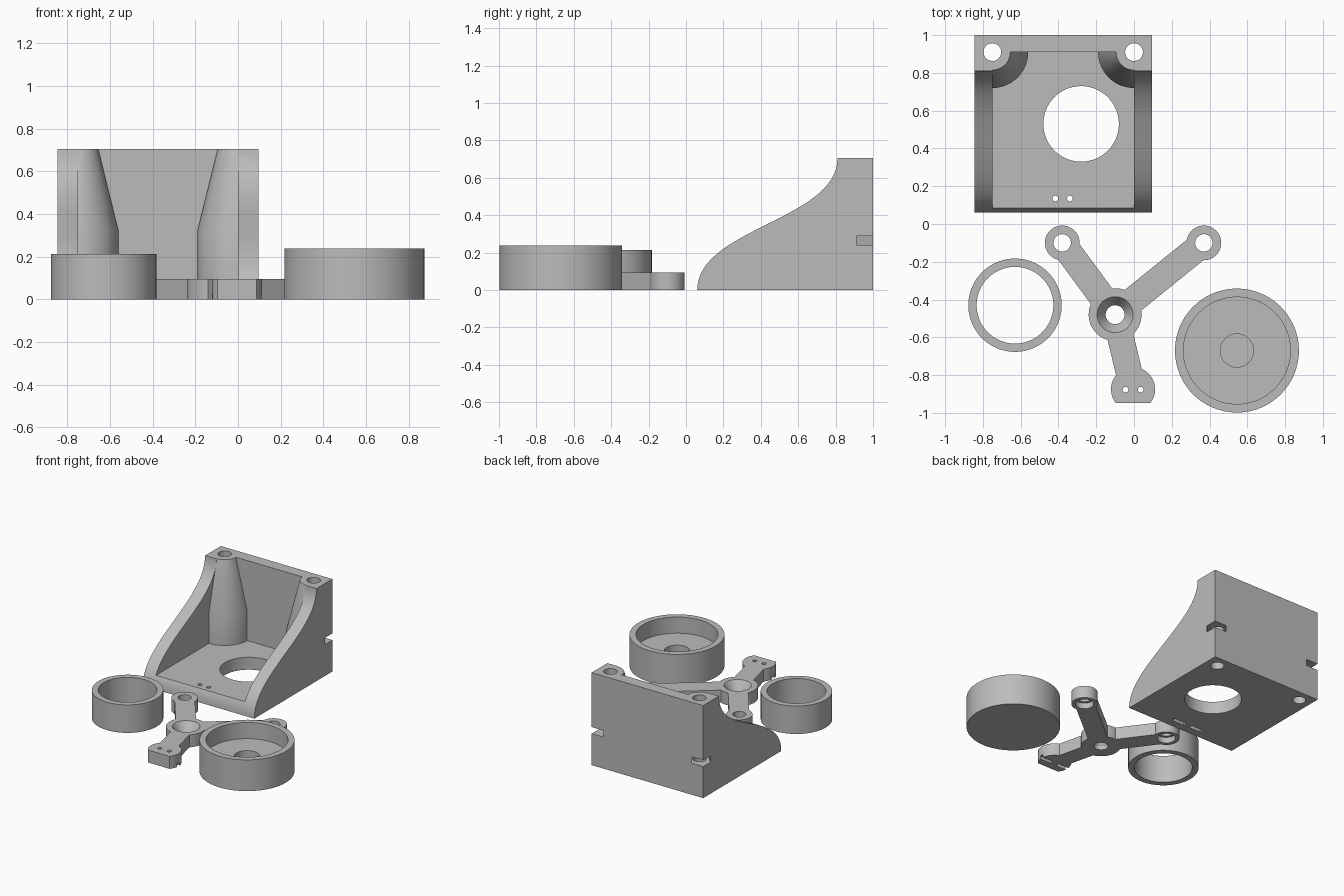
import bpy, bmesh, math
from mathutils import Matrix, Vector

if "Cube" in bpy.data.objects:
    bpy.data.objects.remove(bpy.data.objects["Cube"], do_unlink=True)

grey = bpy.data.materials.new("plain grey")
grey.use_nodes = True
grey.diffuse_color = (0.5, 0.5, 0.5, 1)
grey.node_tree.nodes["Principled BSDF"].inputs["Base Color"].default_value = (0.5, 0.5, 0.5, 1)


def make(name, bm):
    bmesh.ops.recalc_face_normals(bm, faces=bm.faces)
    mesh = bpy.data.meshes.new(name)
    bm.to_mesh(mesh)
    bm.free()
    mesh.materials.append(grey)
    ob = bpy.data.objects.new(name, mesh)
    bpy.context.collection.objects.link(ob)
    return ob


def lathe(name, profile, x, y, closed=False, sides=64):
    """Turn (radius, z) points about a vertical axis; closed makes a tube."""
    bm = bmesh.new()
    rings = []
    for r, z in profile:
        rings.append([bm.verts.new((x + r * math.cos(math.tau * i / sides),
                                    y + r * math.sin(math.tau * i / sides), z))
                      for i in range(sides)])
    pairs = list(zip(rings, rings[1:]))
    if closed:
        pairs.append((rings[-1], rings[0]))
    else:
        bm.faces.new(rings[0])
        bm.faces.new(rings[-1])
    for a, b in pairs:
        for i in range(sides):
            j = (i + 1) % sides
            bm.faces.new((a[i], a[j], b[j], b[i]))
    return make(name, bm)


def cylinder(x, y, r, z0, z1, sides=48):
    return lathe("cylinder", [(r, z0), (r, z1)], x, y, sides=sides)


def box(lo, hi, turn=0.0):
    """Box between two corners, turned about its own vertical axis."""
    lo, hi = Vector(lo), Vector(hi)
    bm = bmesh.new()
    matrix = (Matrix.Translation((lo + hi) / 2) @ Matrix.Rotation(turn, 4, "Z")
              @ Matrix.Diagonal((*(hi - lo), 1)))
    bmesh.ops.create_cube(bm, size=1, matrix=matrix)
    return make("box", bm)


def boolean(target, tools, operation="DIFFERENCE"):
    for tool in tools:
        mod = target.modifiers.new("boolean", "BOOLEAN")
        mod.operation, mod.solver, mod.object = operation, "EXACT", tool
        bpy.context.view_layer.update()
        graph = bpy.context.evaluated_depsgraph_get()
        mesh = bpy.data.meshes.new_from_object(target.evaluated_get(graph))
        target.modifiers.clear()
        target.data = mesh
        bpy.data.objects.remove(tool, do_unlink=True)
    return target


def tie_cuts(x, y, gap):
    """Two pin holes, each with a shallow groove running outwards underneath."""
    cuts = []
    for s in (-1, 1):
        px = x + s * gap
        cuts.append(cylinder(px, y, 0.015, -0.1, 0.2, 24))
        ends = sorted((px - s * 0.015, px + s * 0.09))
        cuts.append(box((ends[0], y - 0.015, -0.1), (ends[1], y + 0.015, 0.025)))
    return cuts


# Bracket: S-curved side profile extruded across the width
LEFT, RIGHT, BACK, TOP, FLOOR = -0.845, 0.095, 1.0, 0.705, 0.095
POSTS = ((-0.75, 0.91), (0.0, 0.91))
ctrl = [Vector(p) for p in ((0.06, 0), (0.06, 0.33), (0.81, 0.375), (0.81, TOP))]
outline = []
for i in range(33):
    t = i / 32
    outline.append(sum((ctrl[k] * math.comb(3, k) * t**k * (1 - t)**(3 - k)
                        for k in range(4)), Vector((0, 0))))
outline += [Vector((BACK, TOP)), Vector((BACK, 0))]
bm = bmesh.new()
side = bm.faces.new([bm.verts.new((LEFT, p.x, p.y)) for p in outline])
moved = bmesh.ops.extrude_face_region(bm, geom=[side])["geom"]
bmesh.ops.translate(bm, vec=(RIGHT - LEFT, 0, 0),
                    verts=[v for v in moved if isinstance(v, bmesh.types.BMVert)])
bracket = make("bracket", bm)

# Hollow interior, leaving tapered screw posts in the back corners
interior = box((-0.75, -0.2, FLOOR), (0.0, 0.91, 1.0))
posts = [lathe("post", [(0.19, -0.1), (0.19, 0.32), (0.095, TOP), (0.095, 1.2)], x, y)
         for x, y in POSTS]
boolean(interior, posts)
boolean(bracket, [interior])

# Screw holes, diagonal nut slots, floor opening and tie holes
cuts = [cylinder(-0.28, 0.53, 0.2, -0.1, 0.3, 64)]
for (x, y), s in zip(POSTS, (-1, 1)):
    cuts.append(cylinder(x, y, 0.047, -0.1, 1.0))
    cx, cy = x + s * 0.06, y + 0.06
    cuts.append(box((cx - 0.15, cy - 0.067, 0.24), (cx + 0.15, cy + 0.067, 0.29),
                    s * math.pi / 4))
boolean(bracket, cuts + tie_cuts(-0.378, 0.135, 0.038))

# Spacer ring
lathe("spacer_ring", [(0.247, 0), (0.247, 0.213), (0.203, 0.213), (0.203, 0)],
      -0.63, -0.43, closed=True, sides=96)

# Round cup with a central recess in its floor
lathe("round_cup", [(0.328, 0), (0.328, 0.238), (0.283, 0.238), (0.283, 0.115),
                    (0.088, 0.115), (0.088, 0.06)], 0.545, -0.67, sides=96)

# Three-armed mount: hub, arms and end pads
HUB = Vector((-0.10, -0.48))
ENDS = ((-0.38, -0.10), (0.37, -0.10))
PAD = (-0.005, -0.875)
THICK = 0.095
mount = cylinder(*HUB, 0.14, 0, THICK, 64)
mount.name = "three_arm_mount"
parts = [cylinder(*e, 0.092, 0, THICK) for e in ENDS] + [cylinder(*PAD, 0.117, 0, THICK)]
for e in ENDS + (PAD,):
    d = Vector(e) - HUB
    mid = HUB + d / 2
    parts.append(box((mid.x - d.length / 2, mid.y - 0.07, 0),
                     (mid.x + d.length / 2, mid.y + 0.07, THICK), math.atan2(d.y, d.x)))
boolean(mount, parts, "UNION")

# Countersunk hub, counterbored ends, flat front pad with tie holes
cuts = [lathe("countersink", [(0.05, -0.1), (0.05, 0.03), (0.095, THICK), (0.095, 0.2)], *HUB)]
for e in ENDS:
    cuts.append(lathe("counterbore", [(0.065, -0.1), (0.065, 0.045),
                                      (0.046, 0.045), (0.046, 0.2)], *e))
cuts.append(box((-0.3, -1.2, -0.1), (0.3, -0.947, 0.3)))
boolean(mount, cuts + tie_cuts(-0.005, -0.877, 0.04))

# Smooth the curved walls, keep edges sharp
bpy.ops.object.select_all(action="DESELECT")
for ob in bpy.context.scene.objects:
    if ob.type == "MESH":
        ob.select_set(True)
        bpy.context.view_layer.objects.active = ob
bpy.ops.object.shade_smooth_by_angle(angle=math.radians(25))
